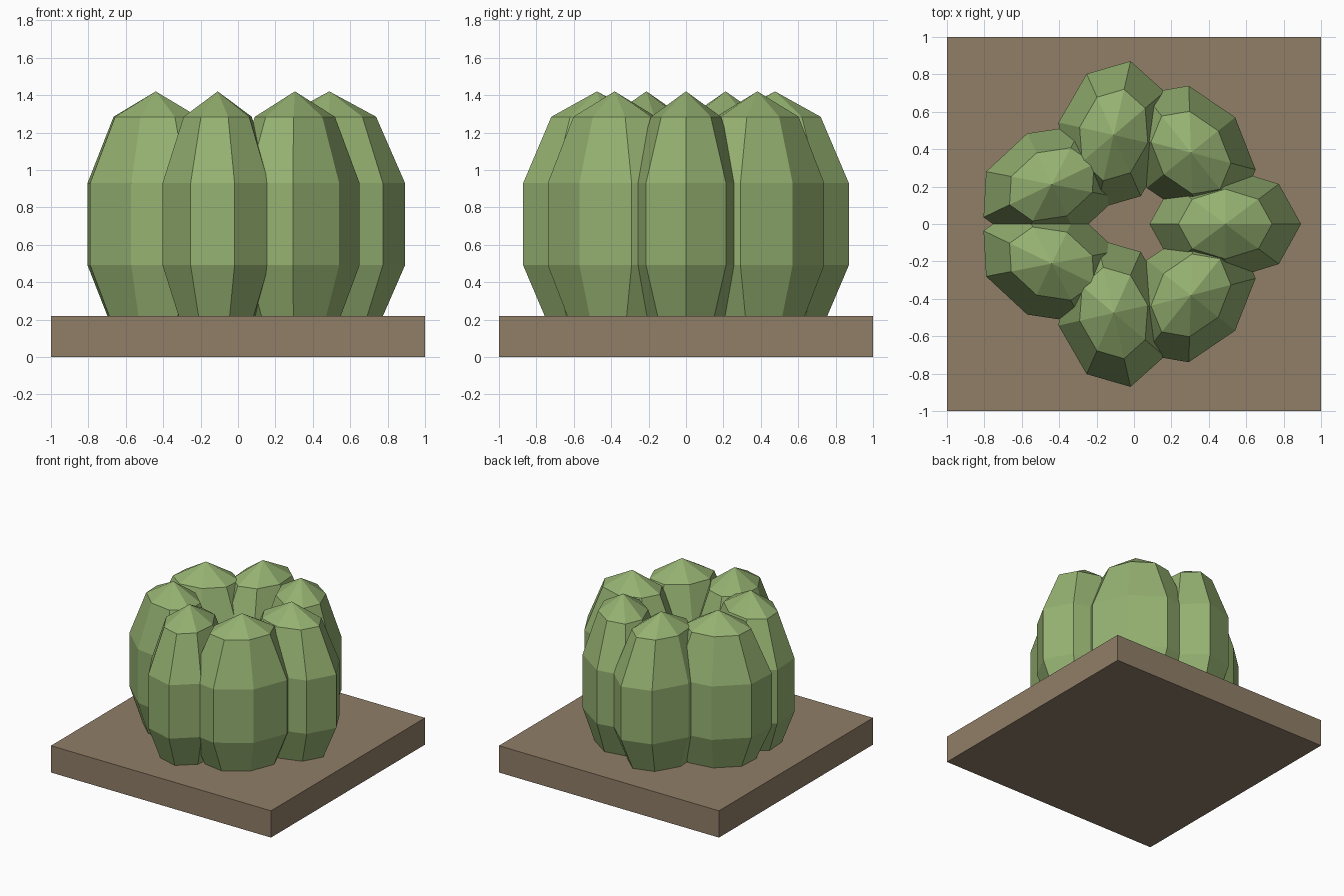
import bpy, bmesh, math
from mathutils import Matrix, Vector

if "Cube" in bpy.data.objects:
    bpy.data.objects.remove(bpy.data.objects["Cube"], do_unlink=True)


def material(name, colour):
    mat = bpy.data.materials.new(name)
    mat.use_nodes = True
    mat.diffuse_color = (*colour, 1)
    mat.node_tree.nodes["Principled BSDF"].inputs["Base Color"].default_value = (*colour, 1)
    return mat


def add_object(name, bm, mat, matrix):
    mesh = bpy.data.meshes.new(name)
    bm.transform(matrix)
    bm.to_mesh(mesh)
    bm.free()
    mesh.materials.append(mat)
    obj = bpy.data.objects.new(name, mesh)
    bpy.context.collection.objects.link(obj)
    return obj


green = material("cactus green", (0.30, 0.44, 0.165))
brown = material("earth brown", (0.28, 0.21, 0.137))

# Square slab of soil
BASE_HEIGHT = 0.22
bm = bmesh.new()
bmesh.ops.create_cube(bm, size=1)
add_object("soil_base", bm, brown,
           Matrix.Translation((0, 0, BASE_HEIGHT / 2)) @ Matrix.Diagonal((2, 2, BASE_HEIGHT, 1)))

# Ring of faceted ellipsoid lobes, each turned opposite to its place in the ring
LOBES = 7
RING_RADIUS = 0.488
LOBE_SIZE = Vector((0.426, 0.318, 0.71))
for i in range(LOBES):
    angle = i * math.tau / LOBES
    bm = bmesh.new()
    bmesh.ops.create_uvsphere(bm, u_segments=8, v_segments=5, radius=1)
    centre = Vector((RING_RADIUS * math.cos(angle), RING_RADIUS * math.sin(angle), LOBE_SIZE.z))
    add_object(f"cactus_lobe_{i + 1}", bm, green,
               Matrix.Translation(centre) @ Matrix.Rotation(-angle, 4, "Z")
               @ Matrix.Diagonal((*LOBE_SIZE, 1)))
